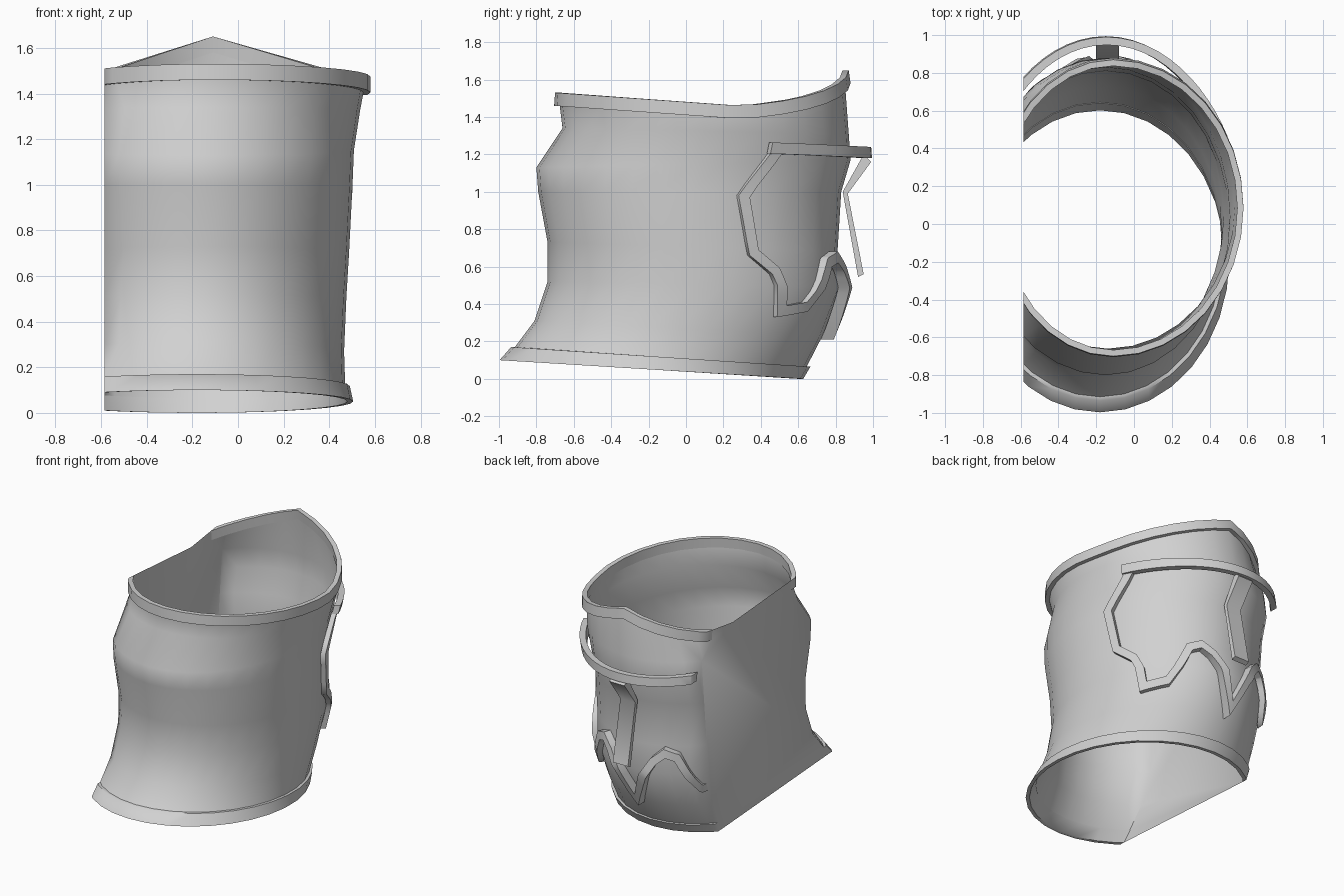
import bpy, bmesh, math
from mathutils import Vector

cube = bpy.data.objects.get("Cube")
if cube:
    bpy.data.objects.remove(cube)

grey = bpy.data.materials.new("plain_grey")
grey.use_nodes = True
grey.diffuse_color = (0.64, 0.64, 0.64, 1)
grey.node_tree.nodes["Principled BSDF"].inputs["Base Color"].default_value = (0.64, 0.64, 0.64, 1)

CUT = -0.585      # flat side of the shell
SEG = 32


# Height rules around a ring; t runs from front (0) to back (1)
def tilt(front, back):
    return lambda t: front + (back - front) * t


def rim(drop):
    def height(t):
        if t < 0.63:
            return 1.53 - 0.07 * t / 0.63 - drop
        across = math.sqrt(max(0, 1 - (2 * t - 1) ** 2))
        return 1.46 + 0.19 * (1 - across / 0.966) - drop
    return height


# Rings: height rule, front y, back y, right-hand x, centre x, fullness of the cut side
RINGS = [
    (tilt(0.10, 0.0), -0.975, 0.605, 0.483, -0.18, 1.0),
    (tilt(0.17, 0.065), -0.915, 0.645, 0.47, -0.18, 1.0),
    (tilt(0.31, 0.23), -0.81, 0.73, 0.465, -0.17, 1.0),
    (tilt(0.52, 0.49), -0.74, 0.83, 0.475, -0.16, 1.0),
    (tilt(0.73, 0.68), -0.74, 0.81, 0.487, -0.15, 1.0),
    (tilt(1.00, 1.00), -0.79, 0.83, 0.502, -0.15, 1.02),
    (tilt(1.13, 1.17), -0.80, 0.88, 0.508, -0.15, 1.02),
    (tilt(1.34, 1.31), -0.66, 0.87, 0.535, -0.14, 0.95),
    (rim(0.07), -0.675, 0.85, 0.55, -0.11, 0.9),
    (rim(0), -0.67, 0.84, 0.55, -0.11, 0.9),
]


def ring_point(ring, a, off=0.0):
    height, yf, yb, xr, cx, full = ring
    c, s = math.cos(a), math.sin(a)
    rx = (xr - cx) * (1 if c > 0 else full)
    t = (s + 1) / 2
    return Vector((cx + (rx + off) * c, (yf + yb) / 2 + ((yb - yf) / 2 + off) * s, height(t)))


def surface(a, z, off=0.0):
    """Point on the shell at an angle and height, pushed outward."""
    pts = [ring_point(r, a, off) for r in RINGS]
    for p, q in zip(pts, pts[1:]):
        if z <= q.z:
            break
    return p.lerp(q, (z - p.z) / (q.z - p.z))


def finish(name, bm, cut=True, wall=False):
    if cut:
        res = bmesh.ops.bisect_plane(bm, geom=bm.verts[:] + bm.edges[:] + bm.faces[:], dist=1e-5,
                                     plane_co=(CUT, 0, 0), plane_no=(-1, 0, 0), clear_outer=True)
        if wall:
            vs = [g for g in res["geom_cut"] if isinstance(g, bmesh.types.BMVert)]
            vs.append(bm.verts.new((CUT, 0.3, 1.46)))    # dip in the wall's top edge
            vs.sort(key=lambda v: math.atan2(v.co.z - 0.8, v.co.y))
            bm.faces.new(vs)
        else:
            bmesh.ops.holes_fill(bm, edges=[e for e in bm.edges if e.is_boundary], sides=0)
    bmesh.ops.recalc_face_normals(bm, faces=bm.faces[:])
    me = bpy.data.meshes.new(name)
    bm.to_mesh(me)
    bm.free()
    me.materials.append(grey)
    ob = bpy.data.objects.new(name, me)
    bpy.context.collection.objects.link(ob)
    bpy.ops.object.select_all(action='DESELECT')
    ob.select_set(True)
    bpy.context.view_layer.objects.active = ob
    bpy.ops.object.shade_smooth_by_angle(angle=math.radians(50))


def loft(rows, close_rows, close_cols):
    bm = bmesh.new()
    grid = [[bm.verts.new(p) for p in row] for row in rows]
    n, m = len(grid), len(grid[0])
    for i in range(n if close_rows else n - 1):
        for j in range(m if close_cols else m - 1):
            k, l = (i + 1) % n, (j + 1) % m
            bm.faces.new((grid[i][j], grid[i][l], grid[k][l], grid[k][j]))
    if not close_rows and m == 4:
        bm.faces.new(grid[0])
        bm.faces.new(grid[-1])
    return bm


ANGLES = [math.tau * i / SEG for i in range(SEG)]

# Shell with its flat side wall
finish("shell", loft([[ring_point(r, a) for a in ANGLES] for r in RINGS], False, True), wall=True)

# Raised bands on the lower and upper openings
for name, low, high, out_low, out_high in (("bottom_band", RINGS[0], RINGS[1], 0.022, 0.02),
                                           ("top_band", RINGS[8], RINGS[9], 0.03, 0.03)):
    section = ((low, -0.003), (low, out_low), (high, out_high), (high, -0.003))
    finish(name, loft([[ring_point(r, a, o) for a in ANGLES] for r, o in section], True, True))

# Brow ledge, standing out most at the back
rows = []
for i in range(25):
    a = math.radians(27 + 126 * i / 24)
    out = 0.045 + 0.07 * math.sin(a) ** 4
    z = 1.27 - 0.03 * math.sin(a) ** 2
    rows.append([surface(a, z - 0.06, out - 0.042), surface(a, z - 0.06, out),
                 surface(a, z, out), surface(a, z, out - 0.042)])
finish("brow_ledge", loft(rows, False, True))

# Zigzag trim: half the outline as angle and height, mirrored about the back
half = [(29, 1.24), (18, 0.98), (22, 0.66), (31, 0.56), (38, 0.33), (53, 0.36),
        (64, 0.60), (69, 0.62), (74, 0.57), (80, 0.46), (90, 0.21)]
outline = half + [(180 - a, z) for a, z in reversed(half[:-1])]
flat = [Vector((math.radians(a) * 0.75, z)) for a, z in outline]
WIDTH = 0.055


def side(p, q):
    d = (q - p).normalized()
    return Vector((-d.y, d.x))


inner = []
for i, p in enumerate(flat):
    normals = []
    if i:
        normals.append(side(flat[i - 1], p))
    if i < len(flat) - 1:
        normals.append(side(p, flat[i + 1]))
    mitre = sum(normals, Vector((0, 0))).normalized()
    inner.append(p + mitre * WIDTH / max(0.6, mitre.dot(normals[0])))

rows = []
for i in range(len(flat) - 1):
    steps = 4
    for k in range(steps + (i == len(flat) - 2)):
        o = flat[i].lerp(flat[i + 1], k / steps)
        n = inner[i].lerp(inner[i + 1], k / steps)
        out = 0.035 + 0.035 * math.sin(o.x / 0.75) ** 10
        rows.append([surface(p.x / 0.75, p.y, off)
                     for p, off in ((o, 0.001), (o, out), (n, out), (n, 0.001))])
finish("zigzag_trim", loft(rows, False, True))

# Bent centre strip below the brow
profile = [(0.99, 1.16), (0.865, 0.99), (0.95, 0.56), (0.92, 0.545), (0.838, 1.0), (0.95, 1.2)]
bm = bmesh.new()
left, right = ([bm.verts.new((x, y, z)) for y, z in profile] for x in (-0.20, -0.08))
bm.faces.new(left)
bm.faces.new(right)
for i in range(len(profile)):
    j = (i + 1) % len(profile)
    bm.faces.new((left[i], left[j], right[j], right[i]))
finish("centre_strip", bm, cut=False)
